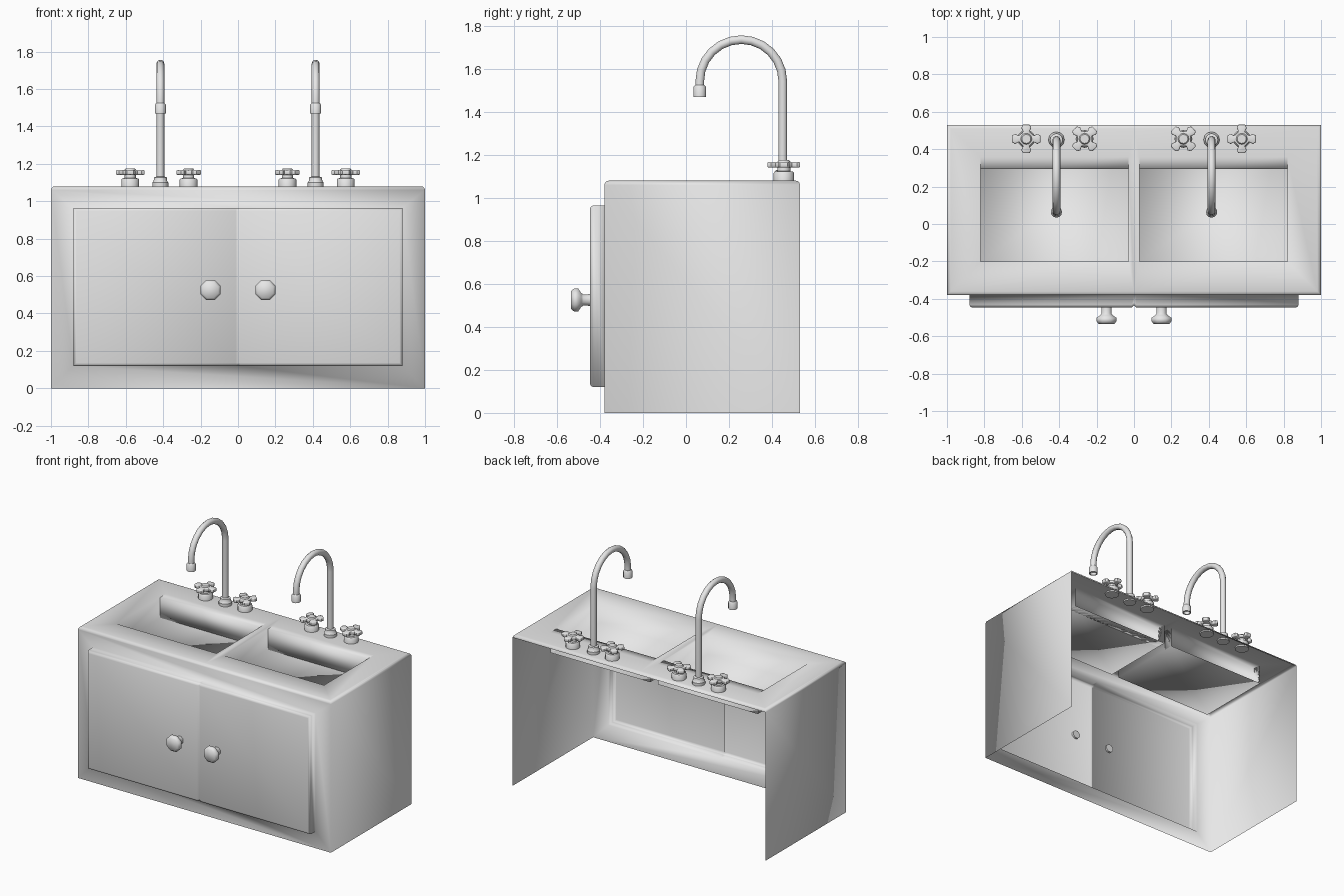
import bpy, bmesh, math
from mathutils import Matrix, Vector

old = bpy.data.objects.get("Cube")
if old:
    bpy.data.objects.remove(old, do_unlink=True)

grey = bpy.data.materials.new("plain_grey")
grey.use_nodes = True
grey.diffuse_color = (0.8, 0.8, 0.8, 1)
grey.node_tree.nodes["Principled BSDF"].inputs["Base Color"].default_value = (0.8, 0.8, 0.8, 1)


def finish(bm, name, angle):
    """Turn a bmesh into a smooth-shaded object."""
    mesh = bpy.data.meshes.new(name)
    bm.to_mesh(mesh)
    bm.free()
    mesh.materials.append(grey)
    obj = bpy.data.objects.new(name, mesh)
    bpy.context.collection.objects.link(obj)
    bpy.ops.object.select_all(action='DESELECT')
    obj.select_set(True)
    bpy.context.view_layer.objects.active = obj
    bpy.ops.object.shade_smooth_by_angle(angle=math.radians(angle))
    return obj


def inset_to(bm, face, lo, hi):
    """Inset a face and snap the inner corners to a rectangle."""
    bmesh.ops.inset_individual(bm, faces=[face], thickness=0.02)
    mid = face.calc_center_median()
    for v in face.verts:
        for axis in range(3):
            if lo[axis] is not None:
                v.co[axis] = lo[axis] if v.co[axis] < mid[axis] else hi[axis]


def cut_x(bm, faces, x):
    """Split the given faces on the plane at x."""
    geom = set(faces)
    for f in faces:
        geom.update(f.edges)
        geom.update(f.verts)
    bmesh.ops.bisect_plane(bm, geom=list(geom), plane_co=(x, 0, 0), plane_no=(1, 0, 0))


def push(bm, faces, offset):
    """Extrude a region and drop the faces it leaves behind."""
    out = bmesh.ops.extrude_face_region(bm, geom=faces)["geom"]
    verts = [g for g in out if isinstance(g, bmesh.types.BMVert)]
    bmesh.ops.translate(bm, verts=verts, vec=offset)
    left = [f for f in faces if f.is_valid]
    if left:
        bmesh.ops.delete(bm, geom=left, context='FACES')
    bm.normal_update()


def lathe(name, profile, sides, matrix, angle=40, turn=0.0):
    """Spin (radius, height) points into a capped solid."""
    bm = bmesh.new()
    rings = []
    for r, h in profile:
        ring = []
        for i in range(sides):
            a = math.tau * i / sides + turn
            ring.append(bm.verts.new((r * math.cos(a), r * math.sin(a), h)))
        rings.append(ring)
    for a, b in zip(rings, rings[1:]):
        for i in range(sides):
            j = (i + 1) % sides
            bm.faces.new((a[i], a[j], b[j], b[i]))
    bm.faces.new(rings[0][::-1])
    bm.faces.new(rings[-1])
    bm.transform(matrix)
    return finish(bm, name, angle)


# Cabinet shell: open back and bottom, rounded top edges
TOP, FRONT, BACK, DOOR = 1.08, -0.38, 0.53, -0.447
bm = bmesh.new()
bmesh.ops.create_cube(bm, size=1)
for v in bm.verts:
    v.co = (v.co.x * 2, BACK if v.co.y > 0 else FRONT, TOP if v.co.z > 0 else 0)
rim = [e for e in bm.edges if all(v.co.z > 1 for v in e.verts)]
bmesh.ops.bevel(bm, geom=rim, offset=0.02, segments=3, profile=0.5, affect='EDGES')
bm.normal_update()
bmesh.ops.delete(bm, geom=[f for f in bm.faces if f.normal.y > 0.99 or f.normal.z < -0.99],
                 context='FACES')

# Two sunken basins
cut_x(bm, [f for f in bm.faces if f.normal.z > 0.99], 0)
bm.normal_update()
for f in [f for f in bm.faces if f.normal.z > 0.99]:
    x0, x1 = (0.03, 0.82) if f.calc_center_median().x > 0 else (-0.82, -0.03)
    inset_to(bm, f, (x0, -0.2, None), (x1, 0.36, None))
    push(bm, [f], (0, 0, -0.145))

# Raised double door with a rounded border
front = max((f for f in bm.faces if f.normal.y < -0.99), key=lambda f: f.calc_area())
inset_to(bm, front, (-0.88, None, 0.12), (0.88, None, 0.965))


def door_faces():
    return [f for f in bm.faces
            if f.normal.y < -0.99 and all(abs(v.co.x) < 0.9 for v in f.verts)]


bm.normal_update()
for x in (-0.012, 0, 0.012):
    cut_x(bm, door_faces(), x)
    bm.normal_update()
push(bm, door_faces(), (0, DOOR - FRONT, 0))
border = [e for e in bm.edges if all(v.co.y < DOOR + 0.001 for v in e.verts)
          and any(abs(f.normal.y) < 0.5 for f in e.link_faces)]
bmesh.ops.bevel(bm, geom=border, offset=0.016, segments=2, profile=0.5, affect='EDGES')
# Groove between the doors
for v in bm.verts:
    if abs(v.co.x) < 0.001 and v.co.y < FRONT - 0.03:
        v.co.y += 0.012
finish(bm, "cabinet_with_basins", 100)

# Door knobs
knob = [(0.03, 0), (0.028, 0.045), (0.035, 0.055), (0.058, 0.07),
        (0.058, 0.088), (0.045, 0.103)]
for side, x in (("right", -0.147), ("left", 0.147)):
    place = Matrix.Translation((x, -0.432, 0.525)) @ Matrix.Rotation(math.pi / 2, 4, 'X')
    lathe(side + "_door_knob", knob, 8, place, 60, math.pi / 8)


def cross_wheel(name, centre, turn):
    """Four flared arms around a hub, as a bevelled prism."""
    bm = bmesh.new()
    outline = []
    for arm in range(4):
        for r, deg in ((0.042, -24), (0.066, -24), (0.078, -13),
                       (0.078, 13), (0.066, 24), (0.042, 24)):
            a = math.radians(deg + 90 * arm) + turn
            outline.append(bm.verts.new((r * math.cos(a), r * math.sin(a), 0)))
    base = bm.faces.new(outline)
    top = bmesh.ops.extrude_face_region(bm, geom=[base], use_keep_orig=True)["geom"]
    bmesh.ops.translate(bm, vec=(0, 0, 0.026),
                        verts=[g for g in top if isinstance(g, bmesh.types.BMVert)])
    bmesh.ops.recalc_face_normals(bm, faces=bm.faces[:])
    flat = [e for e in bm.edges if abs(e.verts[0].co.z - e.verts[1].co.z) < 0.001]
    bmesh.ops.bevel(bm, geom=flat, offset=0.006, segments=2, profile=0.5, affect='EDGES')
    bm.transform(Matrix.Translation(centre))
    finish(bm, name, 50)


# Taps: a goose-neck spout between two cross handles, on each side
TAP_Y, ARC_Z, ARC_R = 0.45, 1.543, 0.193
for side, s in (("right", -1), ("left", 1)):
    x = s * 0.415
    lathe(side + "_spout_base", [(0.043, 1.07), (0.043, 1.1), (0.036, 1.108), (0.034, 1.128),
                                 (0.022, 1.132)], 12, Matrix.Translation((x, TAP_Y, 0)))
    # Pipe path: straight riser, then a half circle towards the front
    path = [Vector((x, TAP_Y, 1.1))]
    for i in range(13):
        a = math.pi * i / 12
        path.append(Vector((x, TAP_Y - ARC_R + ARC_R * math.cos(a), ARC_Z + ARC_R * math.sin(a))))
    path.append(Vector((x, TAP_Y - 2 * ARC_R, 1.51)))
    curve = bpy.data.curves.new(side + "_spout_pipe", 'CURVE')
    curve.dimensions = '3D'
    curve.bevel_depth = 0.021
    curve.bevel_resolution = 3
    curve.use_fill_caps = True
    spline = curve.splines.new('POLY')
    spline.points.add(len(path) - 1)
    for point, co in zip(spline.points, path):
        point.co = (*co, 1)
    curve.materials.append(grey)
    pipe = bpy.data.objects.new(side + "_spout_pipe", curve)
    bpy.context.collection.objects.link(pipe)
    bpy.ops.object.select_all(action='DESELECT')
    pipe.select_set(True)
    bpy.context.view_layer.objects.active = pipe
    bpy.ops.object.convert(target='MESH')
    bpy.ops.object.shade_smooth_by_angle(angle=math.radians(50))
    # Nozzle with a hollow mouth
    lathe(side + "_spout_nozzle", [(0.02, 1.49), (0.022, 1.47), (0.03, 1.47), (0.03, 1.515),
                                   (0.022, 1.525)], 12,
          Matrix.Translation((x, TAP_Y - 2 * ARC_R, 0)))
    for place, hx, turn in (("outer", 0.576, 0), ("inner", 0.264, math.pi / 4)):
        name = side + "_" + place + "_handle"
        lathe(name + "_stem", [(0.048, 1.07), (0.048, 1.115), (0.042, 1.122), (0.03, 1.124),
                               (0.03, 1.168), (0.024, 1.175)], 12,
              Matrix.Translation((s * hx, 0.455, 0)))
        cross_wheel(name + "_cross", (s * hx, 0.455, 1.141), turn)
